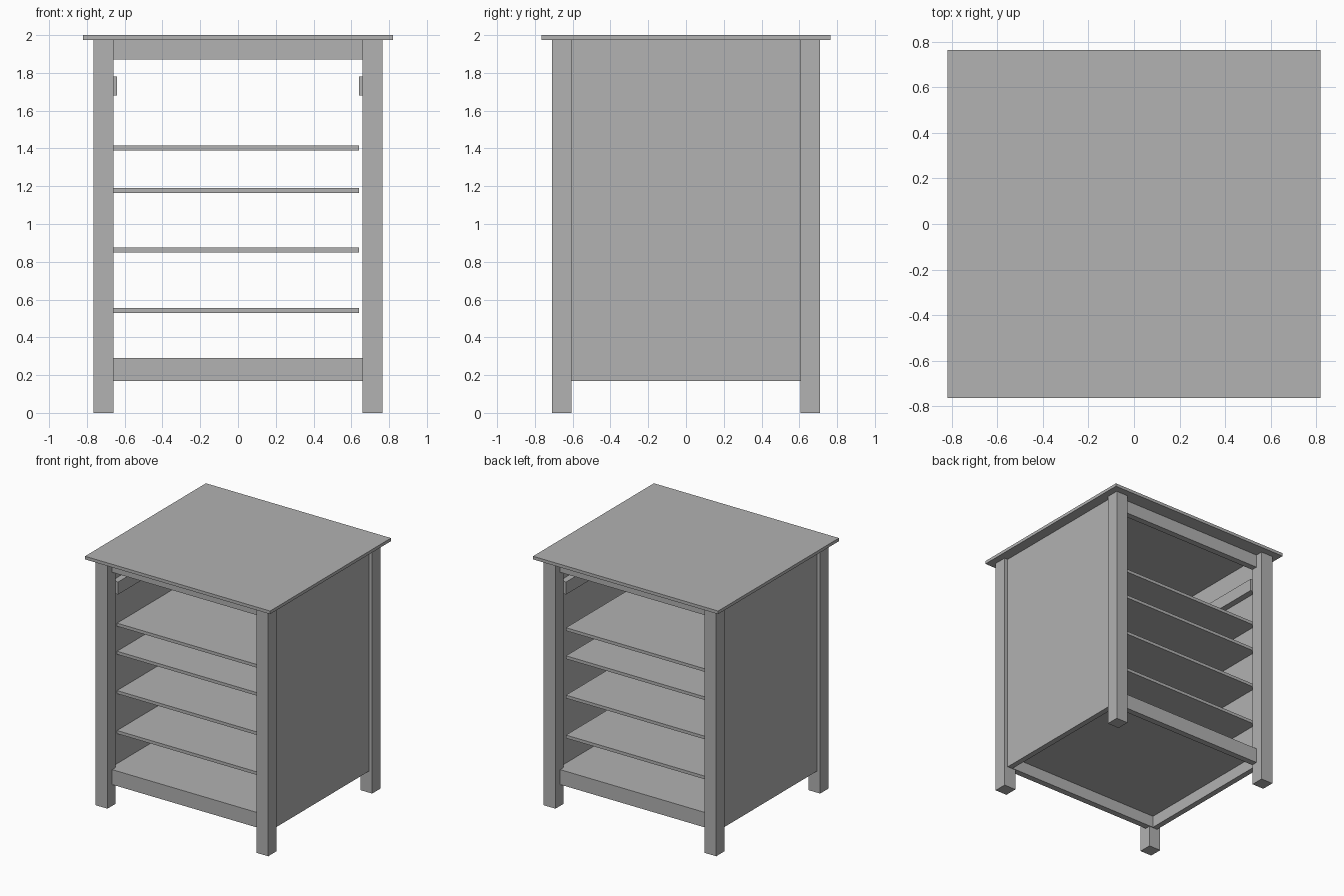
import bpy

cube = bpy.data.objects.get("Cube")
if cube:
    bpy.data.objects.remove(cube, do_unlink=True)

# single flat finish
grey = bpy.data.materials.new("plain_grey")
grey.use_nodes = True
colour = (0.445, 0.445, 0.445, 1)
grey.diffuse_color = colour
grey.node_tree.nodes["Principled BSDF"].inputs["Base Color"].default_value = colour


def box(name, x, y, z):
    """Box spanning the given (low, high) range on each axis."""
    spans = (x, y, z)
    bpy.ops.mesh.primitive_cube_add(size=1, location=[(a + b) / 2 for a, b in spans])
    ob = bpy.context.object
    ob.name = name
    ob.scale = [abs(b - a) for a, b in spans]
    bpy.ops.object.transform_apply(location=False, rotation=False, scale=True)
    ob.data.materials.append(grey)
    return ob


def flip(span, sign):
    return tuple(sorted(sign * v for v in span))


LEG_X, LEG_Y = (0.66, 0.765), (0.605, 0.71)
UNDER_TOP = 1.975
BASE = 0.17

# overhanging top
box("top_board", (-0.82, 0.82), (-0.765, 0.765), (UNDER_TOP, 2.0))

# legs, side panels and drawer cleats
for sx, side in ((1, "left"), (-1, "right")):
    for sy, end in ((-1, "front"), (1, "back")):
        box(f"{end}_{side}_leg", flip(LEG_X, sx), flip(LEG_Y, sy), (0, UNDER_TOP))
    box(f"{side}_panel", flip((0.69, 0.735), sx), (-0.605, 0.605), (BASE, UNDER_TOP))
    box(f"{side}_cleat", flip((0.64, 0.69), sx), (-0.605, 0.605), (1.68, 1.78))

# upper and lower rails between the legs
for sy, end in ((-1, "front"), (1, "back")):
    rail_y = flip((0.60, 0.65), sy)
    box(f"{end}_top_rail", (-0.66, 0.66), rail_y, (1.87, UNDER_TOP))
    box(f"{end}_bottom_rail", (-0.69, 0.69), rail_y, (BASE, 0.29))

# bottom board set flush with the lower rails
box("bottom_board", (-0.69, 0.69), (-0.60, 0.60), (0.265, 0.29))

# shelves, fixed to the right panel and short of the left one
for i, z in enumerate((0.53, 0.85, 1.165, 1.39)):
    box(f"shelf_{i + 1}", (-0.69, 0.64), (-0.545, 0.605), (z, z + 0.025))
